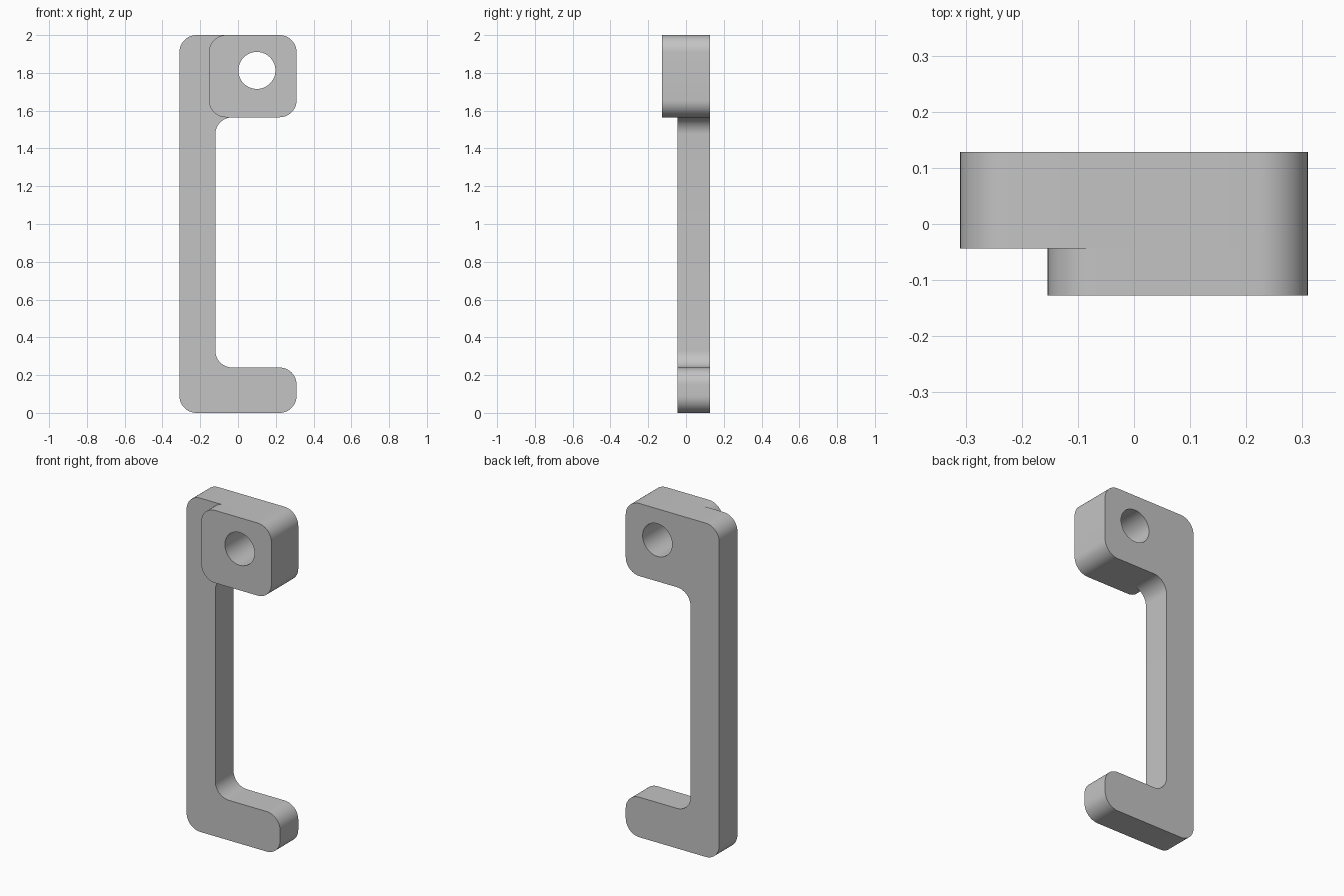
import bpy
import bmesh
from math import cos, sin, pi
from mathutils import Vector

cube = bpy.data.objects.get("Cube")
if cube:
    bpy.data.objects.remove(cube, do_unlink=True)

grey = bpy.data.materials.new("Plain grey")
grey.use_nodes = True
colour = (0.55, 0.55, 0.55, 1)
grey.diffuse_color = colour
grey.node_tree.nodes["Principled BSDF"].inputs["Base Color"].default_value = colour

RADIUS = 0.09
STEPS = 12


def rounded(corners):
    """Outline in x, z with every right-angled corner filleted."""
    outline = []
    for i, corner in enumerate(corners):
        p = Vector(corner)
        a = (Vector(corners[i - 1]) - p).normalized()
        b = (Vector(corners[(i + 1) % len(corners)]) - p).normalized()
        centre = p + (a + b) * RADIUS
        for k in range(STEPS + 1):
            t = k / STEPS * pi / 2
            outline.append(centre - (b * cos(t) + a * sin(t)) * RADIUS)
    return outline


def circle(x, z, radius, sides=48):
    return [Vector((x + radius * cos(2 * pi * k / sides),
                    z + radius * sin(2 * pi * k / sides))) for k in range(sides)]


def plate(name, loops, front, back):
    """Fill the loops (holes included) and extrude from front to back."""
    bm = bmesh.new()
    edges = []
    for loop in loops:
        verts = [bm.verts.new((p.x, front, p.y)) for p in loop]
        edges += [bm.edges.new((verts[i - 1], verts[i])) for i in range(len(verts))]
    bmesh.ops.triangle_fill(bm, edges=edges, use_beauty=True, normal=(0, -1, 0))
    result = bmesh.ops.extrude_face_region(bm, geom=bm.faces[:])
    moved = [g for g in result["geom"] if isinstance(g, bmesh.types.BMVert)]
    bmesh.ops.translate(bm, verts=moved, vec=(0, back - front, 0))
    bmesh.ops.recalc_face_normals(bm, faces=bm.faces[:])
    mesh = bpy.data.meshes.new(name)
    bm.to_mesh(mesh)
    bm.free()
    mesh.materials.append(grey)
    obj = bpy.data.objects.new(name, mesh)
    bpy.context.collection.objects.link(obj)
    bpy.ops.object.select_all(action="DESELECT")
    obj.select_set(True)
    bpy.context.view_layer.objects.active = obj
    bpy.ops.object.shade_smooth_by_angle(angle=pi / 6)


LEFT, RIGHT, INNER, TOP = -0.31, 0.31, -0.12, 2.0
FOOT, HEAD = 0.24, 1.565
FRONT, STEP, BACK = -0.127, -0.044, 0.128
hole = circle(0.1, 1.813, 0.098)

# C-shaped bracket with the upper mounting hole
bracket = rounded([(LEFT, 0), (RIGHT, 0), (RIGHT, FOOT), (INNER, FOOT),
                   (INNER, HEAD), (RIGHT, HEAD), (RIGHT, TOP), (LEFT, TOP)])
plate("bracket", [bracket, hole], STEP, BACK)

# Raised square boss around the hole
boss = rounded([(-0.154, HEAD), (RIGHT, HEAD), (RIGHT, TOP), (-0.154, TOP)])
plate("mounting_boss", [boss, hole], FRONT, STEP)
